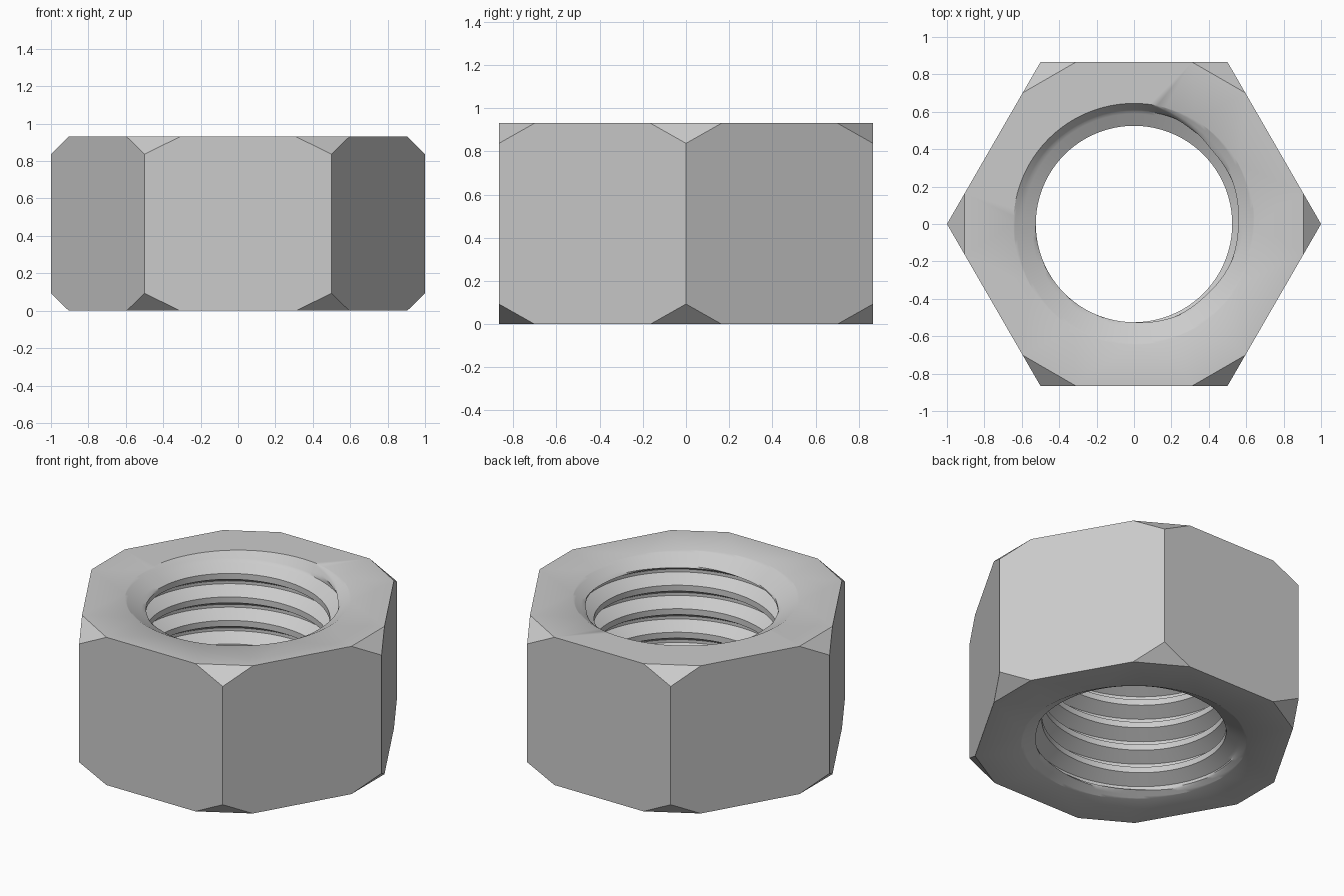
import bpy, bmesh
from math import pi, radians, cos, sin
from mathutils import Vector

cube = bpy.data.objects.get("Cube")
if cube:
    bpy.data.objects.remove(cube)

HEIGHT, CUT, DROP = 0.93, 0.19, 0.093      # nut height, corner cut along rim, cut depth
MINOR, MAJOR, MOUTH = 0.525, 0.605, 0.645  # thread crest, thread root, countersink rim
PITCH, SEGS = 0.148, 96
ROOT_TOP, FLANK, CREST_TOP = 0.125, 0.4375, 0.6875   # fractions of one pitch
SLOPE = 1.74                               # countersink run per unit of depth


def root_height(a):
    """Lower edge of the last thread groove at angle a."""
    return 0.907 + PITCH * (a - pi) / (2 * pi)


def thread_radius(t):
    """Radius of the thread profile at fraction t of a pitch."""
    if t <= ROOT_TOP:
        return MAJOR
    if t <= FLANK:
        return MAJOR + (MINOR - MAJOR) * (t - ROOT_TOP) / (FLANK - ROOT_TOP)
    if t <= CREST_TOP:
        return MINOR
    return MINOR + (MAJOR - MINOR) * (t - CREST_TOP) / (1 - CREST_TOP)


def bore_point(a, turn, t):
    z = root_height(a) + (turn + t) * PITCH
    z = min(max(z, 0), HEIGHT)
    if z in (0, HEIGHT):
        r = MOUTH
    else:
        r = max(thread_radius(t), MOUTH - min(z, HEIGHT - z) * SLOPE)
        # steep wall where the groove runs out through the top
        low = root_height(a)
        if radians(37) < a < pi and z > low:
            fade = max(0, radians(80) - a) * 0.08
            r = max(r, MOUTH - (MOUTH - MAJOR) * (HEIGHT - z) / (HEIGHT - low) - fade)
    return Vector((r * cos(a), r * sin(a), z))


bm = bmesh.new()

# Hexagonal sides with cut corners
corners = [Vector((cos(k * pi / 3), sin(k * pi / 3), 0)) for k in range(6)]
up = Vector((0, 0, 1))


def add_face(points):
    bm.faces.new([bm.verts.new(p) for p in points])


for k in range(6):
    prev, here, nxt = corners[k - 1], corners[k], corners[(k + 1) % 6]
    along = (nxt - here) * CUT
    back = (prev - here) * CUT
    lo, hi, top = up * DROP, up * (HEIGHT - DROP), up * HEIGHT
    add_face([here + lo, here + along, nxt - along, nxt + lo,
              nxt + hi, nxt - along + top, here + along + top, here + hi])
    add_face([here + hi, here + along + top, here + back + top])
    add_face([here + lo, here + back, here + along])

# Threaded bore: rows follow the helix and are clamped to the two end faces
steps = []
bounds = [(0, ROOT_TOP, 2), (ROOT_TOP, FLANK, 5), (FLANK, CREST_TOP, 4), (CREST_TOP, 1, 5)]
for start, end, count in bounds:
    steps += [start + (end - start) * i / count for i in range(count)]
per_turn = len(steps)
rows = [(turn, t) for turn in range(-9, 3) for t in steps]
columns = [[bm.verts.new(bore_point(2 * pi * i / SEGS, turn, t)) for turn, t in rows]
           for i in range(SEGS)]
for i in range(SEGS):
    # the last column joins the first one turn further up
    shift = per_turn if i == SEGS - 1 else 0
    a, b = columns[i], columns[(i + 1) % SEGS]
    for j in range(len(rows) - 1 - shift):
        quad = [a[j], b[j + shift], b[j + shift + 1], a[j + 1]]
        if max(v.co.z for v in quad) > min(v.co.z for v in quad):
            bm.faces.new(quad)
bmesh.ops.delete(bm, geom=[v for v in bm.verts if not v.link_faces], context='VERTS')
bmesh.ops.remove_doubles(bm, verts=bm.verts, dist=0.0001)
bmesh.ops.dissolve_degenerate(bm, edges=bm.edges, dist=0.0001)

# End faces between the hexagon and the bore
for level in (0, HEIGHT):
    rim = [e for e in bm.edges if e.is_boundary
           and all(abs(v.co.z - level) < 0.0005 for v in e.verts)]
    bmesh.ops.triangle_fill(bm, use_beauty=True, edges=rim, normal=up)
bmesh.ops.recalc_face_normals(bm, faces=bm.faces)

mesh = bpy.data.meshes.new("hex_nut")
bm.to_mesh(mesh)
bm.free()
nut = bpy.data.objects.new("hex_nut", mesh)
bpy.context.collection.objects.link(nut)

# Plain steel grey
steel = bpy.data.materials.new("steel_grey")
steel.use_nodes = True
colour = (0.6, 0.6, 0.6, 1)
steel.diffuse_color = colour
steel.node_tree.nodes["Principled BSDF"].inputs["Base Color"].default_value = colour
mesh.materials.append(steel)

bpy.ops.object.select_all(action='DESELECT')
nut.select_set(True)
bpy.context.view_layer.objects.active = nut
bpy.ops.object.shade_smooth_by_angle(angle=radians(31))
